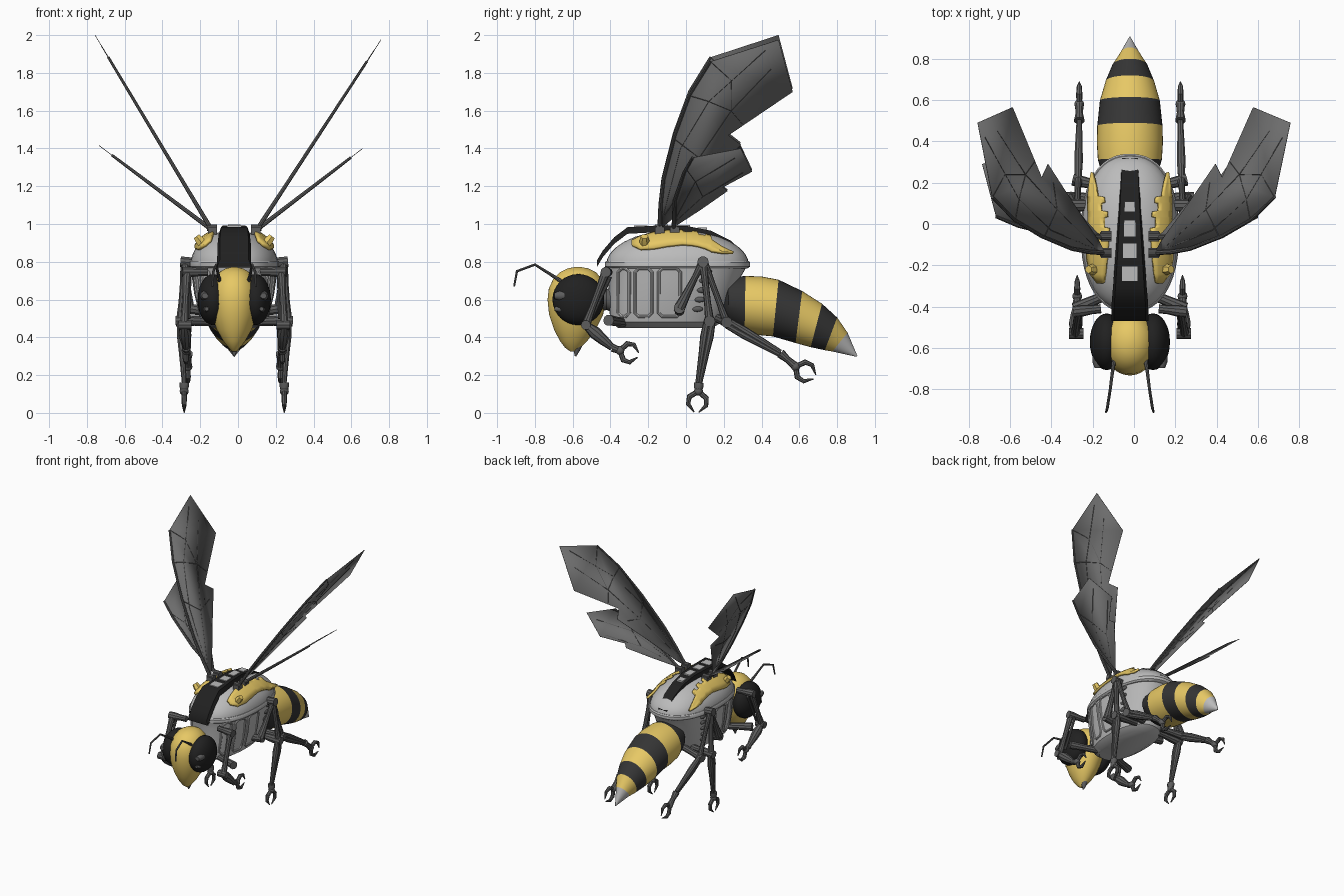
import bpy, math
from mathutils import Vector as V

if "Cube" in bpy.data.objects:
    bpy.data.objects.remove(bpy.data.objects["Cube"])

CX = -0.02   # body centreline
E = 2.3      # superellipse exponent of the thorax

def material(name, c):
    m = bpy.data.materials.new(name)
    m.diffuse_color = (*c, 1)
    m.use_nodes = True
    m.node_tree.nodes["Principled BSDF"].inputs["Base Color"].default_value = m.diffuse_color
    return m
YEL = material("yellow", (0.80, 0.58, 0.13))
BLK = material("black", (0.015, 0.015, 0.015))
CHAR = material("charcoal", (0.035, 0.035, 0.035))
DARK = material("dark_grey", (0.11, 0.11, 0.11))
WING = material("wing_grey", (0.15, 0.15, 0.15))
LIGHT = material("light_grey", (0.5, 0.5, 0.5))

def mesh(name, verts, faces, mat=None, thick=0):
    me = bpy.data.meshes.new(name)
    me.from_pydata([tuple(v) for v in verts], [], faces)
    ob = bpy.data.objects.new(name, me)
    bpy.context.collection.objects.link(ob)
    if mat:
        me.materials.append(mat)
    if thick:
        mod = ob.modifiers.new("thickness", 'SOLIDIFY')
        mod.thickness, mod.offset = thick, 0
    return ob

def loft(name, rings, mat=None, closed=False):
    n, m = len(rings[0]), len(rings)
    faces = [(i*n+j, i*n+(j+1) % n, (i+1) % m*n+(j+1) % n, (i+1) % m*n+j)
             for i in range(m if closed else m-1) for j in range(n)]
    if not closed:
        faces += [tuple(reversed(range(n))), tuple(range((m-1)*n, m*n))]
    return mesh(name, [v for r in rings for v in r], faces, mat)

def tube(name, pts, radii, mat=DARK, n=10, closed=False):
    pts = [V(p) for p in pts]
    m = len(pts)
    if not isinstance(radii, (list, tuple)):
        radii = [radii]*m
    d = pts[1]-pts[0] if closed else pts[-1]-pts[0]
    ref = V((1, 0, 0)) if abs(d.normalized().x) < 0.8 else V((0, 0, 1))
    rings = []
    for i, p in enumerate(pts):
        t = pts[(i+1) % m]-pts[i-1] if closed else pts[min(i+1, m-1)]-pts[max(i-1, 0)]
        a = t.cross(ref).normalized()
        b = t.cross(a).normalized()
        rings.append([p+radii[i]*(a*math.cos(k*math.tau/n)+b*math.sin(k*math.tau/n)) for k in range(n)])
    return loft(name, rings, mat, closed)

def between(p, q, radii, name, mat=DARK, n=10):
    m = len(radii)-1
    return tube(name, [V(p).lerp(V(q), i/m) for i in range(m+1)], radii, mat, n)

def ball(name, c, r, mat, seg=32):
    bpy.ops.mesh.primitive_uv_sphere_add(segments=seg, ring_count=seg//2, location=c)
    ob = bpy.context.object
    ob.name, ob.scale = name, r
    ob.data.materials.append(mat)

def box(name, c, s, mat):
    bpy.ops.mesh.primitive_cube_add(size=1, location=c)
    ob = bpy.context.object
    ob.name, ob.scale = name, s
    ob.data.materials.append(mat)

def oval(z, yc, ry, rx, e=2.0, n=48):
    f = lambda v: math.copysign(abs(v)**(2/e), v)
    return [V((CX+rx*f(math.cos(k*math.tau/n)), yc+ry*f(math.sin(k*math.tau/n)), z)) for k in range(n)]

# Thorax: lower hull, rim and domed shell
HULL = [(.45, -.11, .25, .12), (.48, -.105, .295, .165), (.6, -.085, .325, .2),
        (.72, -.06, .35, .215), (.78, -.05, .375, .225)]
loft("thorax_hull", [oval(*h, e=E) for h in HULL], LIGHT)
loft("thorax_rim", [oval(z, -.045, .385*k, .238*k, E) for z, k in
                    ((.765, .96), (.775, 1), (.797, 1), (.805, .98))], LIGHT)
dome = lambda r: .8+.165*max(0, 1-r**E)**.6
loft("thorax_shell", [oval(dome(r), -.045, .375*r, .23*r, E)
                      for r in (1, .99, .96, .92, .85, .75, .6, .4, .2, .02)], LIGHT)

def hull_x(y, z):
    for a, b in zip(HULL, HULL[1:]):
        if z <= b[0]:
            t = (z-a[0])/(b[0]-a[0])
            yc, ry, rx = (a[i]+t*(b[i]-a[i]) for i in (1, 2, 3))
            return rx*max(.05, 1-abs((y-yc)/ry)**E)**(1/E)
    return .2

def shell_z(x, y):
    r = (abs(x/.23)**E+abs((y+.045)/.375)**E)**(1/E)
    return dome(min(r, .97))

# Black spine strip draped over the back, with light insets
SPINE = [(-.47, .81, .09), (-.44, .86, .09), (-.38, .93, .088), (-.31, .983, .082), (-.15, .992, .07),
         (0, .99, .06), (.13, .965, .053), (.24, .91, .048), (.32, .83, .045)]
loft("spine_strip", [[V((CX+sx*w, y, z+dz)) for sx, dz in
                      ((-1, -.035), (-.85, 0), (.85, 0), (1, -.035))] for y, z, w in SPINE], BLK)
for y, z, l, w in ((-.24, .984, .07, .075), (-.13, .99, .07, .065), (-.02, .989, .08, .055), (.085, .975, .05, .05)):
    box("spine_inset", (CX, y, z), (w, l, .014), LIGHT)

# Head and neck
HEAD = [(.325, -.6, .012, .01), (.345, -.6, .04, .03), (.38, -.595, .072, .058), (.44, -.588, .11, .092),
        (.52, -.582, .143, .12), (.6, -.578, .155, .13), (.66, -.576, .15, .126), (.71, -.574, .128, .107),
        (.745, -.572, .095, .08), (.765, -.572, .055, .045), (.772, -.572, .015, .012)]
loft("head", [oval(*h) for h in HEAD], YEL)
between((CX, -.48, .6), (CX, -.36, .6), [.07, .055, .08], "neck", DARK, 20)
between((CX, -.57, .38), (CX, -.585, .3), [.03, .02, .004], "mouth_spike", DARK)

# Abdomen: slanted rings (top y, top z, bottom y, bottom z, half width), banded
ABD = [(.2, .69, .2, .5, .09), (.22, .715, .23, .47, .13), (.315, .725, .31, .425, .155),
       (.4, .722, .385, .412, .16), (.49, .705, .46, .405, .158), (.615, .645, .58, .37, .145),
       (.72, .578, .66, .348, .118), (.80, .505, .735, .332, .085), (.855, .425, .775, .325, .05),
       (.907, .303, .903, .297, .003)]
def abdomen_ring(r, n=40):
    top, bot = V((CX, r[0], r[1])), V((CX, r[2], r[3]))
    c, h = (top+bot)/2, (top-bot)/2
    return [c+h*math.sin(k*math.tau/n)+V((r[4]*math.cos(k*math.tau/n), 0, 0)) for k in range(n)]
for name, a, b, mat in (("black", 0, 2, CHAR), ("yellow", 2, 4, YEL), ("black", 4, 5, CHAR),
                        ("yellow", 5, 6, YEL), ("black", 6, 7, CHAR), ("yellow", 7, 8, YEL),
                        ("tip", 8, 9, LIGHT)):
    loft("abdomen_band_"+name, [abdomen_ring(r) for r in ABD[a:b+1]], mat)

# Wing outlines in side view (y, z): leading edge first, then trailing edge
FORE = [(-.14, .97), (-.135, 1.1), (-.12, 1.235), (-.06, 1.47), (.02, 1.685), (.13, 1.86), (.49, 1.975),
        (.565, 1.7), (.225, 1.47), (.29, 1.42), (.1, 1.22), (-.08, 1.02)]
HIND = [(-.065, .97), (-.06, 1.13), (-.01, 1.28), (.035, 1.36), (.29, 1.41), (.35, 1.285),
        (.195, 1.2), (.22, 1.18), (.08, 1.08), (-.04, 1.0)]
FORE_VEINS = [[(-.12, 1.05), (-.03, 1.4), (.12, 1.65), (.42, 1.92)], [(-.11, 1.05), (.07, 1.35), (.24, 1.6), (.45, 1.82)],
              [(.02, 1.68), (.12, 1.65), (.24, 1.6), (.3, 1.53)], [(-.06, 1.45), (.07, 1.35), (.2, 1.38)],
              [(.13, 1.86), (.24, 1.76), (.24, 1.6)]]
HIND_VEINS = [[(-.06, 1.02), (.05, 1.23), (.26, 1.36)], [(-.05, 1.02), (.09, 1.15), (.3, 1.28)],
              [(0, 1.3), (.05, 1.23), (.09, 1.15)]]

def wing(name, outline, veins, lead, root, tip):
    ztop = max(p[1] for p in outline)
    def at(p):
        t = (p[1]-.97)/(ztop-.97)
        return V((root+t*(tip[0]-root), p[0], .97+t*(tip[1]-.97)))
    pts = [at(p) for p in outline]
    mesh(name+"_membrane", pts, [tuple(range(len(pts)))], WING, .003)
    tube(name+"_spar", pts[:lead], [.012-.006*i/lead for i in range(lead)], DARK, 8)
    for v in veins:
        tube(name+"_vein", [at(p) for p in v], .0028, DARK, 5)
wing("left_forewing", FORE, FORE_VEINS, 6, -.14, (-.757, 2.0))
wing("right_forewing", FORE, FORE_VEINS, 6, .1, (.757, 1.975))
wing("left_hindwing", HIND, HIND_VEINS, 4, -.14, (-.735, 1.415))
wing("right_hindwing", HIND, HIND_VEINS, 4, .1, (.66, 1.4))

def claw(name, base, dy, dz, length):
    b, d = V(base), V((0, dy, dz)).normalized()
    n = V((0, -d.z, d.y))
    ball(name+"_wrist", b, (.024, .024, .024), DARK, 12)
    for k in (-1, 1):
        tube(name+"_finger", [b, b+d*length*.3+n*k*.045, b+d*length*.65+n*k*.048, b+d*length+n*k*.012],
             [.014, .015, .012, .003], DARK, 8)

# Everything that exists once on each side
for s, side in ((-1, "left_"), (1, "right_")):
    P = lambda x, y, z: V((CX+s*x, y, z))
    # Eye, lenses and antenna
    ball(side+"eye", P(.112, -.57, .6), (.082, .137, .135), BLK)
    for x, y, z, r in ((.155, -.672, .62, .026), (.145, -.67, .55, .017)):
        between(P(x, y+.03, z), P(x, y-.025, z), [r, r, r*.6], side+"eye_lens", DARK, 16)
    tube(side+"antenna", [P(.075, -.65, .69), P(.085, -.72, .735), P(.095, -.8, .785), P(.11, -.895, .75),
                          P(.115, -.91, .67)], [.011, .008, .007, .007, .005], DARK, 8)
    # Toothed yellow back plate draped over the shell
    rows = [(-.285, .125, .155), (-.24, .118, .19), (-.17, .11, .205), (-.1, .105, .205), (-.02, .1, .2), (-.015, .125, .2),
            (.03, .125, .2), (.035, .108, .2), (.06, .11, .2), (.065, .138, .2), (.1, .138, .2), (.105, .122, .2),
            (.13, .125, .2), (.135, .155, .2), (.19, .165, .197), (.25, .18, .19)]
    verts = [P(a+(b-a)*k/4, y, shell_z(a+(b-a)*k/4, y)+.016) for y, a, b in rows for k in range(5)]
    mesh(side+"back_plate", verts, [(i*5+k, i*5+k+1, i*5+k+6, i*5+k+5) for i in range(len(rows)-1) for k in range(4)],
         YEL, .016)
    between(P(.165, -.22, .89), P(.2, -.22, .935), [.026, .026, .02], side+"plate_bolt", YEL, 6)
    # Wing hinges
    for y in (-.14, -.06):
        box(side+"hinge_block", P(.115, y, .965), (.05, .05, .04), DARK)
        between(P(.09, y, .98), P(.145, y, .98), [.018, .018], side+"hinge_pin")
    # Raised rounded frames and oval vents on the hull flank
    for y0, y1 in ((-.36, -.3), (-.27, -.18), (-.145, -.03)):
        z0, z1, c = .51, .765, .02
        loop = [(y0+c, z0), (y1-c, z0), (y1, z0+c), (y1, .63), (y1, z1-c), (y1-c, z1), (y0+c, z1), (y0, z1-c), (y0, .63), (y0, z0+c)]
        tube(side+"flank_frame", [P(hull_x(y, z), y, z) for y, z in loop], .009, LIGHT, 8, True)
    for i in range(5):
        y, z = .06+.012*i, .55+.05*i
        ball(side+"vent", P(hull_x(y, z), y, z), (.012, .03, .015), DARK, 12)
    # Front leg
    hip, knee, wrist = P(.25, -.425, .745), P(.265, -.53, .465), P(.255, -.39, .345)
    between(P(.14, -.41, .745), P(.275, -.425, .745), [.022, .022, .028, .028], side+"front_leg_hip")
    between(hip, knee, [.024, .019, .018, .024], side+"front_leg_upper")
    between(P(.235, -.4, .72), P(.24, -.5, .5), [.009, .009], side+"front_leg_piston")
    between(P(.225, -.53, .465), P(.295, -.53, .465), [.026, .026], side+"front_leg_knee")
    between(knee, wrist, [.02, .034, .028, .018], side+"front_leg_lower")
    between(wrist, P(.255, -.35, .33), [.022, .018], side+"front_leg_ankle")
    claw(side+"front_claw", P(.255, -.35, .33), .9, -.22, .1)
    between(P(.08, -.33, .48), P(.27, -.41, .49), [.025, .025, .03], side+"front_coxa")
    # Middle leg
    hip, knee, wrist = P(.262, .09, .8), P(.285, .125, .485), P(.265, .068, .16)
    between(P(.18, .09, .79), P(.285, .09, .8), [.026, .03, .03], side+"middle_leg_hip")
    between(P(.24, -.035, .555), hip, [.03, .022, .017, .022], side+"middle_leg_brace")
    between(P(.1, -.035, .53), P(.26, -.035, .555), [.025, .03], side+"middle_coxa")
    between(hip, knee, [.024, .018, .018, .024], side+"middle_leg_upper")
    between(P(.1, .12, .495), P(.31, .125, .485), [.024, .024, .03, .03], side+"middle_leg_knee")
    for dy in (-.014, .014):
        between(knee+V((0, dy, 0)), wrist+V((0, dy*.4, 0)), [.018, .024, .019, .016, .013], side+"middle_leg_lower")
    between(wrist, P(.265, .066, .12), [.026, .026, .02], side+"middle_leg_ankle")
    claw(side+"middle_claw", P(.265, .066, .115), -.1, -1, .112)
    # Hind leg
    knee, wrist = P(.25, .215, .48), P(.245, .5, .315)
    between(P(.255, .1, .79), knee, [.02, .016, .016, .022], side+"hind_leg_upper")
    between(P(.08, .17, .5), P(.275, .215, .48), [.024, .024, .03], side+"hind_leg_knee")
    for dz in (-.016, .012):
        between(knee+V((0, 0, dz)), wrist+V((0, 0, dz*.5)), [.017, .022, .018, .014], side+"hind_leg_lower")
    between(wrist, P(.245, .575, .25), [.026, .018, .022], side+"hind_leg_ankle")
    claw(side+"hind_claw", P(.245, .58, .245), .85, -.45, .115)

# Smooth shading with sharp edges kept
bpy.ops.object.select_all(action='SELECT')
bpy.context.view_layer.objects.active = bpy.data.objects["head"]
bpy.ops.object.shade_smooth_by_angle(angle=math.radians(35))
